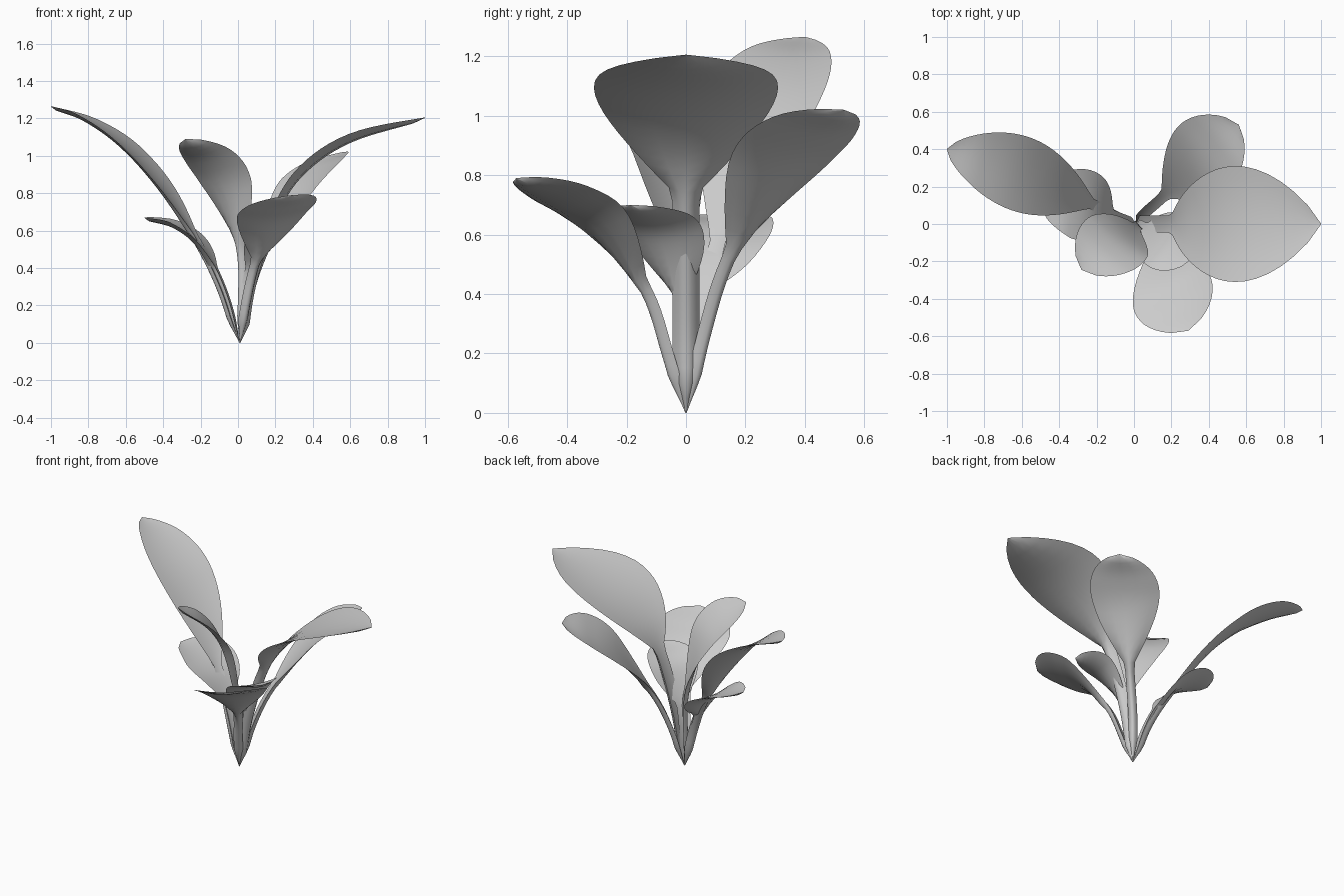
import bpy, bmesh, math
from mathutils import Vector, Matrix

if "Cube" in bpy.data.objects:
    bpy.data.objects.remove(bpy.data.objects["Cube"])

leaf_grey = bpy.data.materials.new("leaf_grey")
leaf_grey.use_nodes = True
GREY = (0.6, 0.6, 0.6, 1)
leaf_grey.diffuse_color = GREY
leaf_grey.node_tree.nodes["Principled BSDF"].inputs["Base Color"].default_value = GREY


def smooth_path(points, steps=6):
    """Catmull-Rom path; returns the points and the index where the blade begins."""
    p = [Vector(q) for q in points]
    p = [2 * p[0] - p[1]] + p + [2 * p[-1] - p[-2]]
    path = []
    for i in range(1, len(p) - 2):
        a, b, c, d = p[i - 1:i + 3]
        for k in range(steps):
            t = k / steps
            path.append(0.5 * (2 * b + (c - a) * t + (2 * a - 5 * b + 4 * c - d) * t * t
                               + (3 * b - a - 3 * c + d) * t ** 3))
    return path + [p[-2]], 2 * steps


def make_leaf(name, points, width, stem, peak=1.6, roundness=0.6, roll=0, cup=0.1):
    path, start = smooth_path(points)
    # Distance along the path drives the outline
    dist = [0.0]
    for a, b in zip(path, path[1:]):
        dist.append(dist[-1] + (b - a).length)
    head = path[-1] - path[0]
    across = Vector((head.y, -head.x, 0)).normalized()
    us = [-1, -0.75, -0.4, 0, 0.4, 0.75, 1]
    bm = bmesh.new()
    rings = []
    for i, centre in enumerate(path):
        tangent = (path[min(i + 1, len(path) - 1)] - path[max(i - 1, 0)]).normalized()
        s = max(0, (dist[i] - dist[start]) / (dist[-1] - dist[start]))
        side = Matrix.Rotation(math.radians(roll) * min(1, s * 2), 3, tangent) @ across
        side = (side - tangent * side.dot(tangent)).normalized()
        normal = side.cross(tangent).normalized()
        blade = width * max(0, math.sin(math.pi * s ** peak)) ** roundness
        half = max(blade, stem * min(1, dist[i] / 0.13) * (1 - s), 0.002)
        thick = min(half, 0.025 * (1 - s) ** 2 + 0.012)
        top = [centre + side * u * half + normal * (cup * half * (u * u - 0.4)) for u in us]
        low = [q - normal * thick * (1 - u * u) for q, u in zip(top, us)][1:-1]
        rings.append([bm.verts.new(q) for q in top + low[::-1]])
    # Skin the rings and close both ends
    for a, b in zip(rings, rings[1:]):
        for k in range(len(a)):
            m = (k + 1) % len(a)
            bm.faces.new((a[k], a[m], b[m], b[k]))
    bm.faces.new(rings[0][::-1])
    bm.faces.new(rings[-1])
    bmesh.ops.recalc_face_normals(bm, faces=bm.faces)
    mesh = bpy.data.meshes.new(name)
    bm.to_mesh(mesh)
    bm.free()
    mesh.materials.append(leaf_grey)
    obj = bpy.data.objects.new(name, mesh)
    bpy.context.collection.objects.link(obj)
    bpy.ops.object.select_all(action='DESELECT')
    obj.select_set(True)
    bpy.context.view_layer.objects.active = obj
    bpy.ops.object.shade_smooth_by_angle(angle=math.radians(50))


ROOT = (0.01, 0, 0)

# Large pointed leaf on the left side
make_leaf("large_left_leaf", [ROOT, (.06, 0, .32), (.185, 0, .71), (.34, 0, .935),
          (.6, 0, 1.1), (1, 0, 1.205)], .31, .046, 1.1, .8)
# Long leaf rising to the back right
make_leaf("long_back_right_leaf", [ROOT, (-.08, .03, .28), (-.2, .095, .53), (-.39, .18, .83),
          (-.6, .265, 1.06), (-.81, .34, 1.2), (-1, .4, 1.265)], .2, .03, 1.4, .68, roll=5)
# Rounded leaves
make_leaf("back_left_leaf", [ROOT, (.06, .06, .27), (.15, .14, .52), (.31, .295, .81),
          (.44, .42, .95), (.56, .53, 1.02)], .215, .028, roll=-8)
make_leaf("front_left_leaf", [ROOT, (.04, -.055, .2), (.09, -.13, .42), (.17, -.29, .64),
          (.23, -.43, .73), (.29, -.57, .79)], .225, .028, roll=5)
make_leaf("front_right_leaf", [ROOT, (.025, -.005, .22), (.02, -.01, .48), (-.05, -.06, .81),
          (-.15, -.13, .98), (-.28, -.245, 1.09)], .19, .028, roll=10)
# Small lower leaves
make_leaf("small_right_leaf", [ROOT, (-.04, .02, .21), (-.115, .05, .4), (-.21, .09, .55),
          (-.34, .11, .635), (-.5, .1, .67)], .19, .026, 1.2)
make_leaf("small_left_leaf", [ROOT, (.02, 0, .2), (.05, -.015, .38), (.12, -.06, .56),
          (.19, -.11, .65), (.31, -.185, .7)], .16, .026, 1.4)
